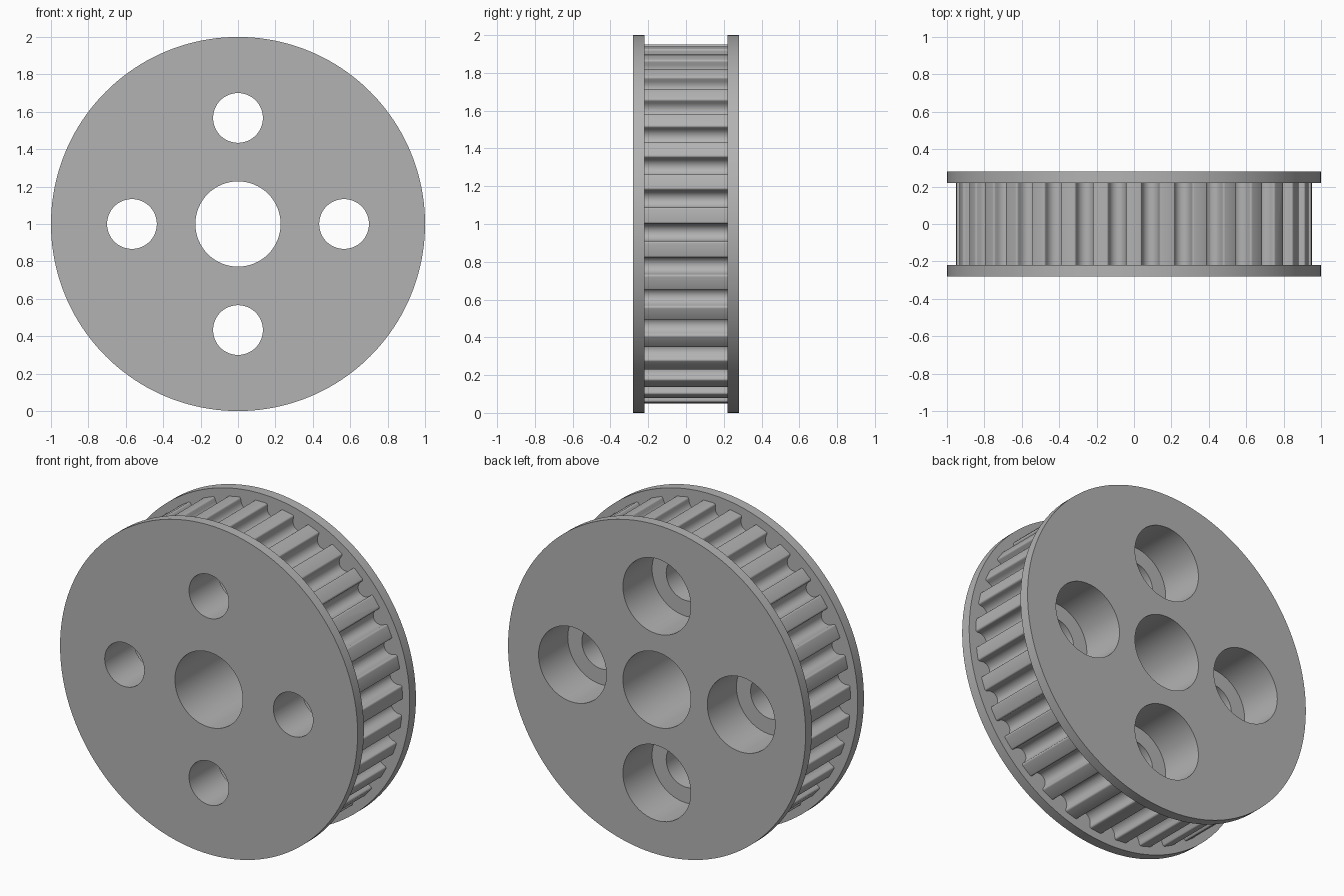
import bpy, bmesh, math
from math import sin, cos, pi, radians

cube = bpy.data.objects.get("Cube")
if cube:
    bpy.data.objects.remove(cube, do_unlink=True)

TEETH = 33
TIP_R = 0.952
CENTRE_Z = 1.0

steel = bpy.data.materials.new("grey_metal")
steel.use_nodes = True
colour = (0.45, 0.45, 0.45, 1)
steel.diffuse_color = colour
steel.node_tree.nodes["Principled BSDF"].inputs["Base Color"].default_value = colour


def extrude_outline(name, points, y0, y1):
    """Solid prism from an x-z outline, running along y."""
    bm = bmesh.new()
    face = bm.faces.new([bm.verts.new((x, y0, z)) for x, z in points])
    result = bmesh.ops.extrude_face_region(bm, geom=[face])
    moved = [v for v in result["geom"] if isinstance(v, bmesh.types.BMVert)]
    bmesh.ops.translate(bm, verts=moved, vec=(0, y1 - y0, 0))
    bmesh.ops.recalc_face_normals(bm, faces=bm.faces)
    mesh = bpy.data.meshes.new(name)
    bm.to_mesh(mesh)
    bm.free()
    mesh.materials.append(steel)
    obj = bpy.data.objects.new(name, mesh)
    bpy.context.collection.objects.link(obj)
    return obj


def disc(name, radius, y0, y1, x=0, z=CENTRE_Z, sides=64):
    angles = [2 * pi * i / sides for i in range(sides)]
    return extrude_outline(name, [(x + radius * cos(a), z + radius * sin(a)) for a in angles], y0, y1)


def groove_profile(half_width=0.047, depth=0.074, fillet=0.011):
    """Round-bottomed belt groove as (tangential offset, radial offset) pairs."""
    right = [(half_width + fillet - fillet * sin(a), -fillet + fillet * cos(a))
             for a in (radians(22.5) * i for i in range(5))]
    left = [(-t, d) for t, d in right]
    bottom = [(-half_width * cos(a), half_width - depth - half_width * sin(a))
              for a in (pi * i / 10 for i in range(11))]
    return left + bottom + right[::-1]


# Toothed core, with one tooth centred at the top
outline = []
for k in range(TEETH):
    middle = pi / 2 + (k + 0.5) * 2 * pi / TEETH
    for t, d in groove_profile():
        a = middle + t / TIP_R
        outline.append(((TIP_R + d) * cos(a), CENTRE_Z + (TIP_R + d) * sin(a)))
pulley = extrude_outline("toothed_pulley", outline, -0.25, 0.25)


def combine(tool, operation):
    tool.hide_render = True
    mod = pulley.modifiers.new(tool.name, "BOOLEAN")
    mod.object = tool
    mod.operation = operation
    mod.solver = "EXACT"
    bpy.context.view_layer.objects.active = pulley
    bpy.ops.object.modifier_apply(modifier=mod.name)
    bpy.data.objects.remove(tool, do_unlink=True)


# Side flanges
combine(disc("front_flange", 1.0, -0.28, -0.22, sides=160), "UNION")
combine(disc("back_flange", 1.0, 0.22, 0.28, sides=160), "UNION")

# Centre bore and four bolt holes counterbored from the back
combine(disc("bore_cutter", 0.228, -0.5, 0.5), "DIFFERENCE")
for i in range(4):
    x = 0.567 * cos(i * pi / 2)
    z = CENTRE_Z + 0.567 * sin(i * pi / 2)
    combine(disc("bolt_hole_cutter", 0.133, -0.5, 0.5, x, z), "DIFFERENCE")
    combine(disc("counterbore_cutter", 0.228, 0.0, 0.5, x, z), "DIFFERENCE")

# Smooth curved walls, crisp rims
bpy.ops.object.select_all(action="DESELECT")
pulley.select_set(True)
bpy.context.view_layer.objects.active = pulley
bpy.ops.object.shade_smooth_by_angle(angle=radians(32))
